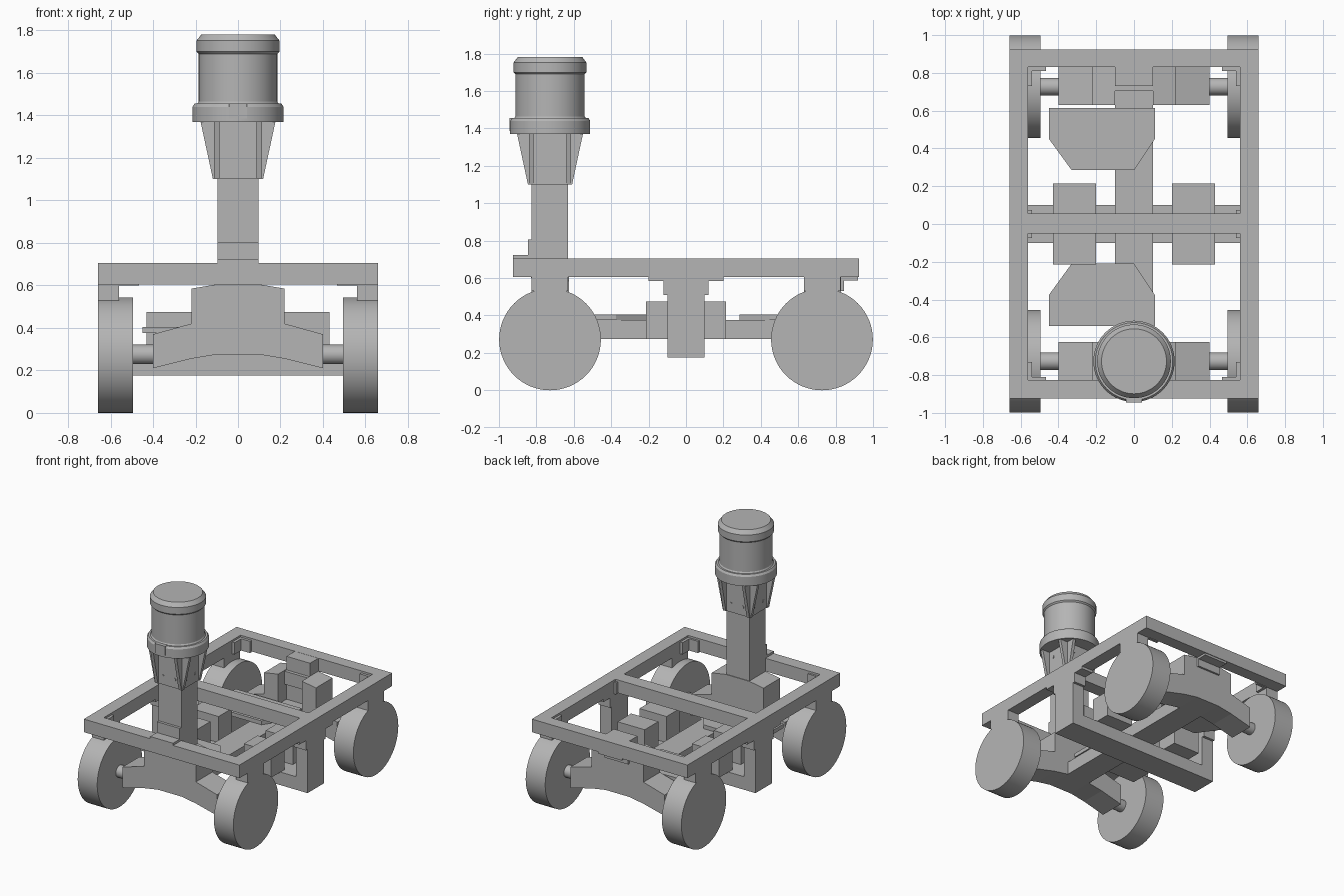
import bpy, bmesh, math
from mathutils import Vector

if "Cube" in bpy.data.objects:
    bpy.data.objects.remove(bpy.data.objects["Cube"])

grey = bpy.data.materials.new("plain grey")
grey.diffuse_color = (0.46, 0.46, 0.46, 1)
grey.use_nodes = True
grey.node_tree.nodes["Principled BSDF"].inputs["Base Color"].default_value = grey.diffuse_color


def finish(name, bm, smooth=False):
    bmesh.ops.recalc_face_normals(bm, faces=bm.faces)
    me = bpy.data.meshes.new(name)
    bm.to_mesh(me)
    bm.free()
    ob = bpy.data.objects.new(name, me)
    bpy.context.collection.objects.link(ob)
    me.materials.append(grey)
    if smooth:
        bpy.context.view_layer.objects.active = ob
        ob.select_set(True)
        bpy.ops.object.shade_smooth_by_angle(angle=math.radians(25))
        ob.select_set(False)
    return ob


def prism(name, base, push):
    """Extrude a closed polygon of 3D points along a vector."""
    bm = bmesh.new()
    f = bm.faces.new([bm.verts.new(p) for p in base])
    r = bmesh.ops.extrude_face_region(bm, geom=[f])
    vs = [v for v in r["geom"] if isinstance(v, bmesh.types.BMVert)]
    bmesh.ops.translate(bm, verts=vs, vec=push)
    return finish(name, bm)


def box(name, x0, x1, y0, y1, z0, z1):
    return prism(name, [(x0, y0, z0), (x1, y0, z0), (x1, y1, z0), (x0, y1, z0)], (0, 0, z1 - z0))


def lathe(name, profile, centre, axis="Z", n=64):
    """Revolve (radius, height) points that begin and end on the axis."""
    bm = bmesh.new()
    rings = []
    for r, h in profile:
        ring = []
        for i in range(n if r else 1):
            a = 2 * math.pi * i / n
            c, s = r * math.cos(a), r * math.sin(a)
            p = (h, c, s) if axis == "X" else (c, s, h)
            ring.append(bm.verts.new(Vector(p) + Vector(centre)))
        rings.append(ring)
    for a, b in zip(rings, rings[1:]):
        for i in range(n):
            q = [a[i % len(a)], a[(i + 1) % n % len(a)], b[(i + 1) % n % len(b)], b[i % len(b)]]
            bm.faces.new(list(dict.fromkeys(q)))
    return finish(name, bm, True)


def rod(name, r, x0, x1, y, z):
    return lathe(name, [(0, x0), (r, x0), (r, x1), (0, x1)], (0, y, z), "X")


# Rectangular top frame: ring plus the middle cross bar
bm = bmesh.new()
xs = [-0.66, -0.56, 0.56, 0.66]
ys = [-0.925, -0.825, -0.05, 0.055, 0.83, 0.925]
grid = [[bm.verts.new((x, y, 0.605)) for y in ys] for x in xs]
for i in range(3):
    for j in range(5):
        if not (i == 1 and j in (1, 3)):
            bm.faces.new([grid[i][j], grid[i + 1][j], grid[i + 1][j + 1], grid[i][j + 1]])
ext = bmesh.ops.extrude_face_region(bm, geom=bm.faces[:])
bmesh.ops.translate(bm, verts=[v for v in ext["geom"] if isinstance(v, bmesh.types.BMVert)], vec=(0, 0, 0.1))
bmesh.ops.dissolve_limit(bm, angle_limit=0.01, verts=bm.verts[:], edges=bm.edges[:])
finish("top_frame", bm)

# Wheels, axles and corner brackets
for sx in (-1, 1):
    for sy in (-1, 1):
        def cbox(name, x0, x1, y0, y1, z0, z1):
            X, Y = sorted((sx * x0, sx * x1)), sorted((sy * y0, sy * y1))
            box(name, *X, *Y, z0, z1)
        rod("wheel", 0.272, *sorted((sx * 0.495, sx * 0.66)), sy * 0.727, 0.272)
        rod("axle", 0.046, *sorted((sx * 0.38, sx * 0.5)), sy * 0.727, 0.275)
        cbox("corner_block", 0.56, 0.66, 0.63, 0.825, 0.53, 0.605)
        cbox("corner_side_plate", 0.54, 0.56, 0.73, 0.83, 0.6, 0.69)
        cbox("corner_end_plate", 0.465, 0.56, 0.81, 0.83, 0.6, 0.69)
        # Electronics boxes and brackets on the lower cross member
        cbox("motor_box", 0.2, 0.43, 0.05, 0.215, 0.275, 0.475)
        cbox("cross_bracket", 0.56, 0.66, 0.1, 0.12, 0.51, 0.605)
        cbox("cross_bracket_foot", 0.56, 0.66, 0.1, 0.2, 0.585, 0.605)
        cbox("cross_side_plate", 0.54, 0.56, 0.05, 0.075, 0.6, 0.69)

# Lower hoop below the middle cross bar
box("lower_cross_bar", -0.66, 0.66, -0.1, 0.1, 0.175, 0.275)
for x in (-0.66, 0.56):
    box("hoop_post", x, x + 0.1, -0.1, 0.1, 0.275, 0.605)

# Central spine
box("spine", -0.1, 0.1, -0.63, 0.63, 0.275, 0.375)

# Arched axle carriers at both ends
half = [(0.1, 0.605), (0.22, 0.585), (0.22, 0.42), (0.4, 0.37), (0.4, 0.21), (0.22, 0.255), (0.1, 0.275)]
outline = half + [(-x, z) for x, z in reversed(half)]
notched = [(0.1, 0.375)] + half + [(-x, z) for x, z in reversed(half)] + [(-0.1, 0.375)]
prism("front_carrier", [(x, -0.825, z) for x, z in outline], (0, 0.2, 0))
prism("rear_carrier_inner", [(x, 0.63, z) for x, z in notched], (0, 0.1, 0))
prism("rear_carrier_outer", [(x, 0.73, z) for x, z in outline], (0, 0.1, 0))

# Slanted circuit trays
tray = [(-0.45, 0.615), (0.11, 0.615), (0.11, 0.45), (0, 0.285), (-0.33, 0.285), (-0.45, 0.45)]
prism("rear_tray", [(x, y, 0.375) for x, y in tray], (0, 0, 0.03))
prism("front_tray", [(x, 0.075 - y, 0.375) for x, y in tray], (0, 0, 0.03))

# Mast, rear post and their angle brackets
box("mast", -0.097, 0.097, -0.825, -0.63, 0.3, 1.1)
box("mast_bracket_foot", -0.097, 0.097, -0.925, -0.825, 0.705, 0.722)
box("mast_bracket_wall", -0.097, 0.097, -0.845, -0.825, 0.722, 0.805)
box("rear_post", -0.1, 0.1, 0.73, 0.83, 0.605, 0.704)
box("rear_post_bracket", -0.1, 0.1, 0.705, 0.73, 0.5, 0.6)
box("rear_bracket_foot", -0.1, 0.1, 0.83, 0.92, 0.588, 0.605)
box("rear_bracket_wall", -0.1, 0.1, 0.83, 0.845, 0.53, 0.605)

# Sensor holder: square socket with tapered fins and screws on all four sides
CY = -0.727
box("holder_socket", -0.112, 0.112, CY - 0.112, CY + 0.112, 1.1, 1.375)
for k in range(4):
    a = k * math.pi / 2
    out = Vector((math.sin(a), -math.cos(a), 0))
    side = Vector((math.cos(a), math.sin(a), 0))
    c = Vector((0, CY, 0))
    up = Vector((0, 0, 1))
    for s in (-1, 1):
        pts = [(0.1, 1.1), (0.118, 1.1), (0.176, 1.37), (0.1, 1.37)]
        prism("holder_fin", [c + out * d + side * (s * 0.1 - 0.012) + up * z for d, z in pts], side * 0.024)
        for z in (1.165, 1.315):
            mid = c + out * 0.11 + side * s * 0.05 + up * z
            ring = [mid + side * 0.012 * math.cos(t * math.pi / 6) + up * 0.012 * math.sin(t * math.pi / 6)
                    for t in range(12)]
            prism("holder_screw", ring, out * 0.006)

# Cylindrical sensor: flange, body and chamfered cap
lathe("sensor_flange", [(0, 1.37), (0.215, 1.37), (0.215, 1.44), (0.205, 1.455), (0, 1.455)], (0, CY, 0))
lathe("sensor_body", [(0, 1.45), (0.195, 1.45), (0.185, 1.465), (0.185, 1.69), (0.195, 1.7),
                      (0.195, 1.752), (0.172, 1.782), (0, 1.782)], (0, CY, 0))
box("flange_tab", -0.042, 0.042, CY - 0.217, CY - 0.18, 1.385, 1.457)
